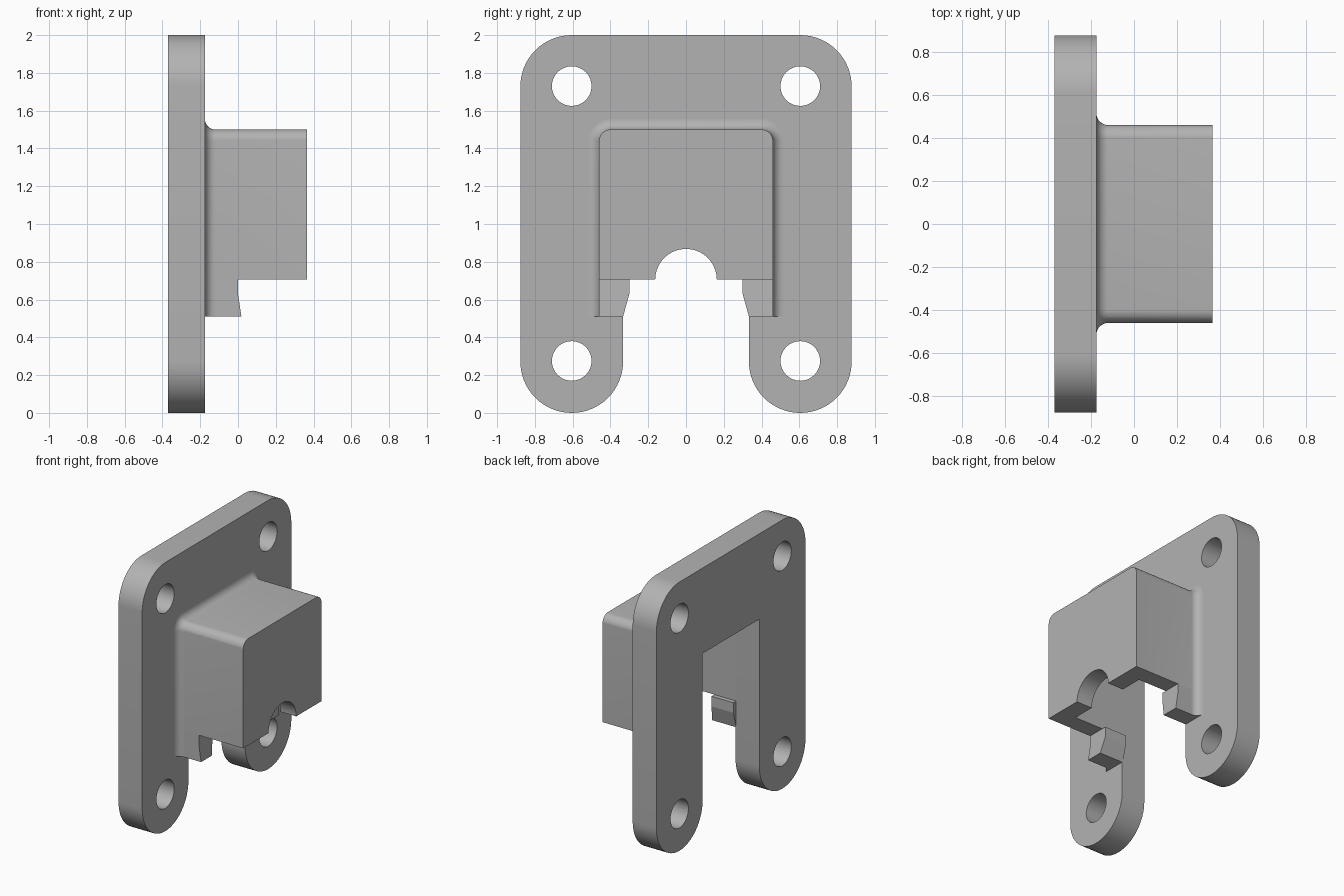
import bpy
import bmesh
from math import cos, sin, pi, radians

if "Cube" in bpy.data.objects:
    bpy.data.objects.remove(bpy.data.objects["Cube"])

grey = bpy.data.materials.new("plain grey")
grey.use_nodes = True
grey.diffuse_color = (0.45, 0.45, 0.45, 1)
grey.node_tree.nodes["Principled BSDF"].inputs["Base Color"].default_value = (0.45, 0.45, 0.45, 1)

BACK, FACE, FRONT = -0.37, -0.175, 0.365    # plate back, plate front, housing front
HALF, INNER = 0.46, 0.333                   # housing half width, opening half width
TOP, FLOOR, FOOT = 1.5, 0.705, 0.51         # housing top, underside, tab end
ROUND, FILLET = 0.06, 0.055


def arc(cy, cz, r, a0, a1, n=16):
    angles = [radians(a0 + (a1 - a0) * i / n) for i in range(n + 1)]
    return [(cy + r * cos(a), cz + r * sin(a)) for a in angles]


def mirrored(half):
    return half + [(-y, z) for y, z in reversed(half)]


def loft(name, layers):
    """Solid through a list of (x, outline in y and z) layers."""
    bm = bmesh.new()
    rings = [[bm.verts.new((x, y, z)) for y, z in pts] for x, pts in layers]
    for a, b in zip(rings, rings[1:]):
        for i in range(len(a)):
            j = (i + 1) % len(a)
            bm.faces.new((a[i], a[j], b[j], b[i]))
    bm.faces.new(rings[0])
    bm.faces.new(rings[-1])
    return finish(name, bm)


def finish(name, bm):
    bmesh.ops.recalc_face_normals(bm, faces=bm.faces[:])
    mesh = bpy.data.meshes.new(name)
    bm.to_mesh(mesh)
    bm.free()
    mesh.materials.append(grey)
    obj = bpy.data.objects.new(name, mesh)
    bpy.context.collection.objects.link(obj)
    return obj


def prism(name, pts, x0, x1):
    return loft(name, [(x0, pts), (x1, pts)])


def boolean(target, tool, operation):
    mod = target.modifiers.new(operation, 'BOOLEAN')
    mod.operation, mod.object, mod.solver = operation, tool, 'EXACT'
    bpy.context.view_layer.objects.active = target
    bpy.ops.object.modifier_apply(modifier=mod.name)
    bpy.data.objects.remove(tool)


def smooth(obj):
    bpy.ops.object.select_all(action='DESELECT')
    obj.select_set(True)
    bpy.context.view_layer.objects.active = obj
    bpy.ops.object.shade_smooth_by_angle(angle=radians(30))


# Mounting plate with two rounded legs and four screw holes
R, HY, EDGE = 0.272, 0.605, 0.877
outline = [(INNER, 1.364)] + arc(HY, R, R, 180, 360, 32) + arc(EDGE - R, 2 - R, R, 0, 90)
plate = prism("mounting_plate", mirrored(outline), BACK, FACE)
for y in (-HY, HY):
    for z in (0.275, 1.73):
        boolean(plate, prism("hole_cutter", arc(y, z, 0.105, 0, 348.75, 31), BACK - 0.1, FACE + 0.1), 'DIFFERENCE')

# Housing block, rounded on its front edges and upper side edges
bm = bmesh.new()
bmesh.ops.create_cube(bm, size=1)
for v in bm.verts:
    v.co.x = FRONT if v.co.x > 0 else FACE - 0.01
    v.co.y *= 2 * HALF
    v.co.z = TOP if v.co.z > 0 else FLOOR
rounded = [e for e in bm.edges if all(v.co.x == FRONT for v in e.verts)
           or (e.verts[0].co.x != e.verts[1].co.x and e.verts[0].co.z == TOP)]
bmesh.ops.bevel(bm, geom=rounded, offset=ROUND, segments=8, profile=0.5,
                affect='EDGES', clamp_overlap=True)
housing = finish("housing", bm)


# Concave fillet where the housing meets the plate
def flare_outline(d):
    corner = arc(HALF - ROUND, TOP - ROUND, ROUND + d, 0, 90, 8)
    return mirrored([(HALF + d, FOOT)] + corner)


layers = [(FACE - 0.01, flare_outline(FILLET))]
for i in range(9):
    t = i / 8 * pi / 2
    layers.append((FACE + FILLET * (1 - cos(t)), flare_outline(FILLET * (1 - sin(t)))))
boolean(housing, loft("fillet", layers), 'UNION')

# Hollow inside and the arched cable notch
cavity = [(-INNER, 0.3), (INNER, 0.3), (INNER, 1.364), (-INNER, 1.364)]
boolean(housing, prism("cavity_cutter", cavity, BACK - 0.1, FRONT - 0.13), 'DIFFERENCE')
notch = [(0.163, 0.4)] + arc(0, FLOOR, 0.163, 0, 180, 32) + [(-0.163, 0.4)]
boolean(housing, prism("notch_cutter", notch, 0, FRONT + 0.1), 'DIFFERENCE')

# Snap tabs hanging below the side walls
for side, label in ((1, "positive"), (-1, "negative")):
    def tab(kick):
        return [(side * y, z) for y, z in ((0.3, FLOOR), (0.3, 0.63), (INNER, FOOT),
                                           (HALF, FOOT), (HALF, 0.63), (HALF, FLOOR))]
    block = prism("snap_tab_" + label, tab(0), FACE - 0.005, 0)
    for v in block.data.vertices:
        if v.co.x > -0.01 and v.co.z < FOOT + 0.01:
            v.co.x = 0.018

smooth(plate)
smooth(housing)
